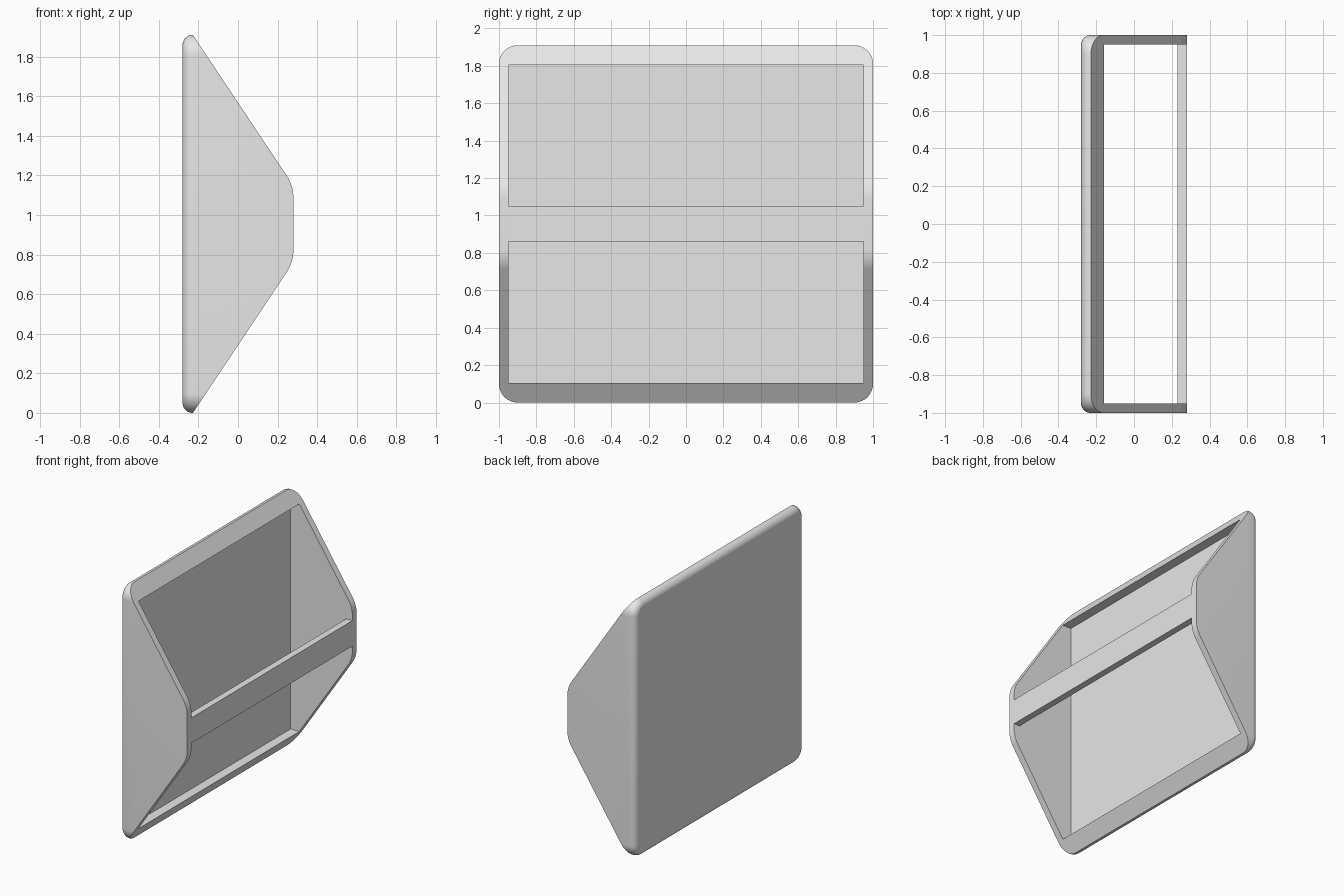
import bpy, bmesh, math
from mathutils import Vector

cube = bpy.data.objects.get("Cube")
if cube:
    bpy.data.objects.remove(cube, do_unlink=True)

H = 1.91          # height
MID = H / 2
BACK, FRONT = -0.28, 0.28
WALL = 0.05       # wall thickness and rear edge radius
CORNER = 0.1      # corner radius of the rear panel
NOSE = 0.2        # radius where the slopes meet the front band

grey = bpy.data.materials.new("light grey")
grey.use_nodes = True
grey.diffuse_color = (0.8, 0.8, 0.8, 1)
grey.node_tree.nodes["Principled BSDF"].inputs["Base Color"].default_value = (0.8, 0.8, 0.8, 1)


def finish(bm, name):
    bmesh.ops.recalc_face_normals(bm, faces=bm.faces)
    mesh = bpy.data.meshes.new(name)
    bm.to_mesh(mesh)
    bm.free()
    mesh.materials.append(grey)
    ob = bpy.data.objects.new(name, mesh)
    bpy.context.collection.objects.link(ob)
    return ob


def prism(name, profile, half):
    """Extrude an x-z profile along y."""
    bm = bmesh.new()
    face = bm.faces.new([bm.verts.new((x, -half, z)) for x, z in profile])
    new = bmesh.ops.extrude_face_region(bm, geom=[face])["geom"]
    verts = [v for v in new if isinstance(v, bmesh.types.BMVert)]
    bmesh.ops.translate(bm, verts=verts, vec=(0, 2 * half, 0))
    return finish(bm, name)


def ring(bm, x, inset, steps=12):
    """Rounded rectangle in the y-z plane."""
    r = CORNER - inset
    verts = []
    for k, (sy, sz) in enumerate([(1, 1), (-1, 1), (-1, -1), (1, -1)]):
        for i in range(steps + 1):
            a = math.pi / 2 * (k + i / steps)
            verts.append(bm.verts.new((x, sy * (1 - CORNER) + r * math.cos(a),
                                       MID + sz * (MID - CORNER) + r * math.sin(a))))
    return verts


def apply_boolean(ob, cutter, operation):
    mod = ob.modifiers.new("cut", "BOOLEAN")
    mod.object, mod.operation, mod.solver = cutter, operation, "EXACT"
    bpy.context.view_layer.objects.active = ob
    bpy.ops.object.modifier_apply(modifier=mod.name)
    bpy.data.objects.remove(cutter, do_unlink=True)


# Block with rounded corners and a rounded rear edge
bm = bmesh.new()
rings = []
for i in range(9):
    a = math.pi / 2 * i / 8
    rings.append(ring(bm, BACK + WALL * (1 - math.cos(a)), WALL * (1 - math.sin(a))))
rings.append(ring(bm, 0.4, 0))
for lo, hi in zip(rings, rings[1:]):
    for i in range(len(lo)):
        j = (i + 1) % len(lo)
        bm.faces.new((lo[i], lo[j], hi[j], hi[i]))
bm.faces.new(rings[0])
bm.faces.new(rings[-1])
shell = finish(bm, "cabinet_shell")

# Sloped side outline with rounded front corners, mirrored about mid height
slope = 1.5
start = BACK + WALL + 0.002
lean = math.atan(1 / slope)
tip = H - slope * (FRONT - start)
centre = Vector((FRONT - NOSE, tip - NOSE * math.tan(lean / 2)))
upper = [(-0.4, H + slope * (start + 0.4))]
for i in range(11):
    a = (math.pi / 2 - (math.pi / 2 - lean)) * (1 - i / 10)
    upper.append((centre.x + NOSE * math.cos(a), centre.y + NOSE * math.sin(a)))
lower = [(x, H - z) for x, z in reversed(upper)]
apply_boolean(shell, prism("outline", upper + lower, 1.2), "INTERSECT")

# Hollow inside, open on both slopes, leaving the front crossbar
inner, bar = 0.85, 0.095
cavity = [(BACK + WALL, MID + inner), (0.6, MID + inner), (0.6, MID + bar), (FRONT - WALL, MID + bar)]
cavity += [(x, H - z) for x, z in reversed(cavity)]
apply_boolean(shell, prism("cavity", cavity, 1 - WALL), "DIFFERENCE")

# Smooth the rounded edges only
bpy.ops.object.select_all(action="DESELECT")
shell.select_set(True)
bpy.context.view_layer.objects.active = shell
bpy.ops.object.shade_smooth_by_angle(angle=math.radians(25))
